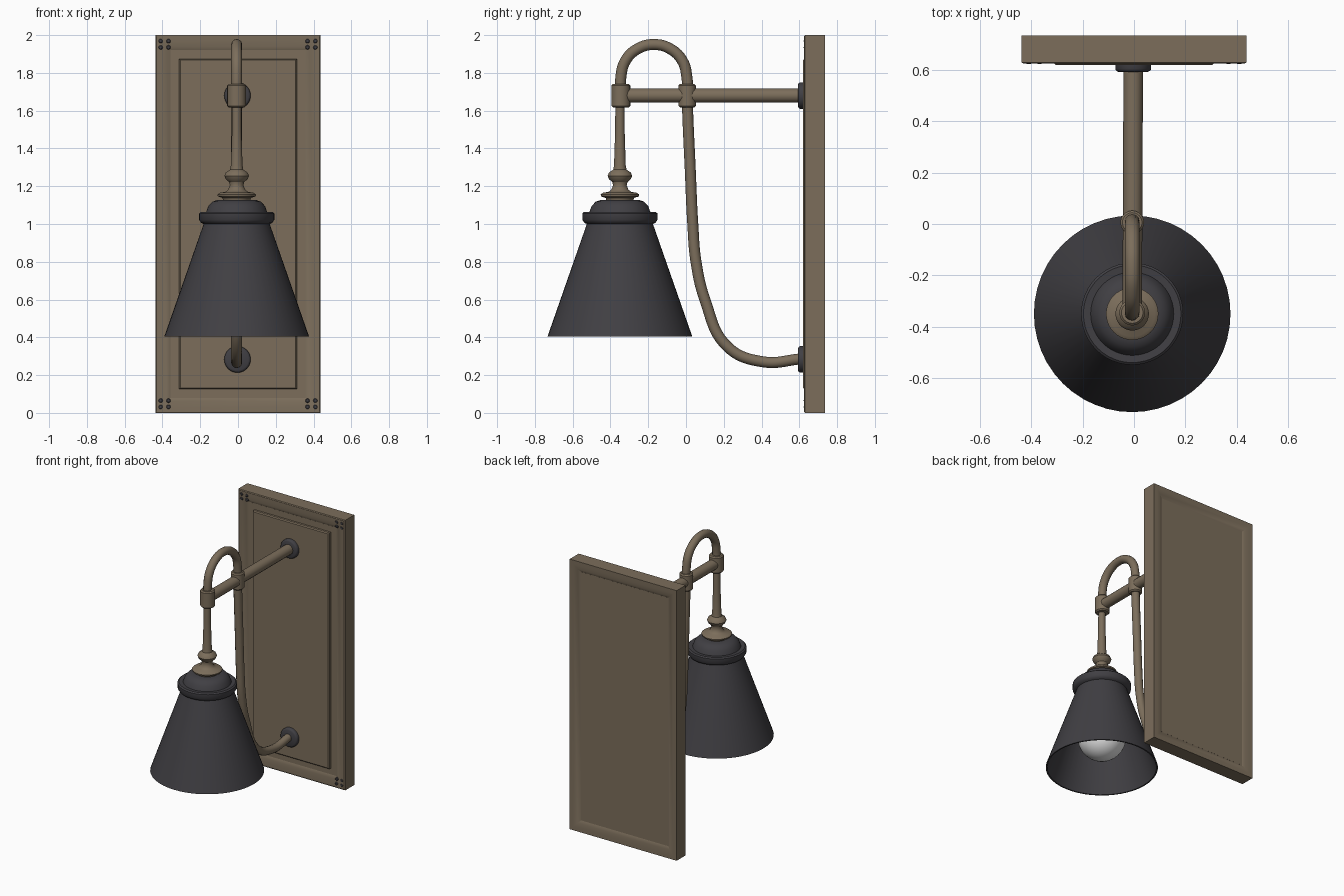
import bpy, bmesh, math
from mathutils import Matrix, Vector

if "Cube" in bpy.data.objects:
    bpy.data.objects.remove(bpy.data.objects["Cube"])


def material(name, rgb):
    m = bpy.data.materials.new(name)
    m.diffuse_color = (*rgb, 1)
    m.use_nodes = True
    m.node_tree.nodes["Principled BSDF"].inputs["Base Color"].default_value = m.diffuse_color
    return m


BRONZE = material("aged_bronze", (0.20, 0.155, 0.105))
DARK = material("charcoal_metal", (0.052, 0.050, 0.057))
WHITE = material("bulb_white", (0.8, 0.8, 0.8))

LX, LY = -0.007, -0.35     # lamp axis
ARM_Z = 1.68               # height of the horizontal arm


def finish(ob, angle=35):
    bpy.ops.object.select_all(action='DESELECT')
    ob.select_set(True)
    bpy.context.view_layer.objects.active = ob
    bpy.ops.object.shade_smooth_by_angle(angle=math.radians(angle))


def from_bmesh(name, bm, mat, angle=35):
    bmesh.ops.remove_doubles(bm, verts=bm.verts, dist=1e-5)
    bmesh.ops.recalc_face_normals(bm, faces=bm.faces)
    me = bpy.data.meshes.new(name)
    bm.to_mesh(me)
    bm.free()
    me.materials.append(mat)
    ob = bpy.data.objects.new(name, me)
    bpy.context.collection.objects.link(ob)
    finish(ob, angle)
    return ob


def skin(bm, rings, closed):
    """Join rings of vertices with quads."""
    n = len(rings[0])
    for i in range(len(rings) if closed else len(rings) - 1):
        a, b = rings[i], rings[(i + 1) % len(rings)]
        for j in range(n):
            k = (j + 1) % n
            bm.faces.new((a[j], a[k], b[k], b[j]))


def lathe(name, profile, mat, at=(0, 0, 0), along_y=False, seg=40, closed=False):
    """Turn a (radius, height) profile about z, or about y."""
    bm = bmesh.new()
    rings = [[bm.verts.new((r * math.cos(2 * math.pi * j / seg),
                            r * math.sin(2 * math.pi * j / seg), h))
              for j in range(seg)] for r, h in profile]
    skin(bm, rings, closed)
    turn = Matrix.Rotation(-math.pi / 2, 4, 'X') if along_y else Matrix()
    bm.transform(Matrix.Translation(Vector(at)) @ turn)
    return from_bmesh(name, bm, mat)


def rect_loft(name, profile, mat, closed):
    """Sweep an (inset, y) profile round the plate rectangle with mitred corners."""
    bm = bmesh.new()
    rings = []
    for d, y in profile:
        x = 0.438 - d
        rings.append([bm.verts.new(p) for p in
                      ((-x, y, d), (x, y, d), (x, y, 2 - d), (-x, y, 2 - d))])
    skin(bm, rings, closed)
    if not closed:
        bm.faces.new(rings[0])
        bm.faces.new(rings[-1])
    return from_bmesh(name, bm, mat, 25)


def tube(name, points, radius, mat):
    cu = bpy.data.curves.new(name, 'CURVE')
    cu.dimensions = '3D'
    cu.bevel_depth = radius
    cu.bevel_resolution = 4
    cu.resolution_u = 10
    cu.use_fill_caps = True
    sp = cu.splines.new('BEZIER')
    sp.bezier_points.add(len(points) - 1)
    for bp, p in zip(sp.bezier_points, points):
        bp.co = p
        bp.handle_left_type = bp.handle_right_type = 'AUTO'
    ob = bpy.data.objects.new(name, cu)
    bpy.context.collection.objects.link(ob)
    bpy.ops.object.select_all(action='DESELECT')
    ob.select_set(True)
    bpy.context.view_layer.objects.active = ob
    bpy.ops.object.convert(target='MESH')
    ob = bpy.context.view_layer.objects.active
    ob.data.materials.clear()
    ob.data.materials.append(mat)
    finish(ob)


# Wall plate: mitred frame, thin back board, raised front panel
rect_loft("plate_frame", [(0, 0.735), (0, 0.63), (0.006, 0.626), (0.03, 0.627),
                          (0.06, 0.633), (0.085, 0.645), (0.085, 0.715),
                          (0.06, 0.727), (0.03, 0.734)], BRONZE, True)
rect_loft("back_board", [(0.08, 0.642), (0.08, 0.718)], BRONZE, False)
rect_loft("raised_panel", [(0.126, 0.65), (0.126, 0.626), (0.133, 0.619)], BRONZE, False)

# Four small studs at each corner of the frame
for sx in (-1, 1):
    for cz in (0.048, 1.952):
        for dx in (-0.021, 0.021):
            for dz in (-0.017, 0.017):
                lathe("corner_stud", [(0, -0.013), (0.008, -0.012), (0.012, -0.008),
                                      (0.012, 0.012), (0, 0.012)], DARK,
                      (sx * 0.389 + dx, 0.636, cz + dz), True, 12)

# Dark wall flanges behind both tubes
for n, z in (("upper", ARM_Z), ("lower", 0.283)):
    lathe(n + "_flange", [(0, 0), (0.058, 0), (0.066, 0.004), (0.07, 0.011),
                          (0.07, 0.035), (0, 0.035)], DARK, (-0.003, 0.593, z), True)

# Horizontal arm
tube("arm", [(LX, LY + 0.01, ARM_Z), (-0.003, 0.61, ARM_Z)], 0.038, BRONZE)

# Bent tube: arch over the arm, then long curve back to the plate
R, CY, CZ = 0.175, -0.17, 1.775
path = [(LX, CY - R, 1.68)]
path += [(LX, CY - R * math.cos(math.radians(a)), CZ + R * math.sin(math.radians(a)))
         for a in range(0, 181, 30)]
path += [(LX, y, z) for y, z in ((0.008, 1.62), (0.022, 1.3), (0.036, 1.0), (0.053, 0.8),
                                 (0.10, 0.6), (0.22, 0.35), (0.41, 0.27), (0.61, 0.286))]
tube("bent_tube", path, 0.029, BRONZE)

# Collars where the tubes cross
for n, y, r in (("front", LY + 0.005, 0.05), ("rear", 0.006, 0.046)):
    lathe(n + "_collar", [(0, -0.062), (r - 0.008, -0.062), (r, -0.054), (r, 0.054),
                          (r - 0.008, 0.062), (0, 0.062)], BRONZE, (LX, y, ARM_Z))

# Turned stem with bead and foot disc
lathe("stem", [(0, 1.66), (0.024, 1.66), (0.025, 1.5), (0.031, 1.31), (0.035, 1.288),
               (0.058, 1.272), (0.065, 1.255), (0.058, 1.238), (0.04, 1.222),
               (0.036, 1.205), (0.045, 1.182), (0.06, 1.17), (0.088, 1.166),
               (0.102, 1.156), (0.1, 1.146), (0.075, 1.138), (0.07, 1.12),
               (0, 1.12)], BRONZE, (LX, LY, 0))

# Hollow shade with domed cap and rolled ring
lathe("shade", [(0, 1.128), (0.10, 1.128), (0.128, 1.118), (0.15, 1.095), (0.162, 1.062),
                (0.19, 1.064), (0.199, 1.056), (0.199, 1.022), (0.188, 1.006), (0.175, 1.0),
                (0.383, 0.405), (0.373, 0.405), (0.163, 1.0), (0.14, 1.07),
                (0, 1.1)], DARK, (LX, LY, 0), seg=48)

# Bulb inside the shade
bulb = [(0, 1.09), (0.055, 1.09), (0.06, 0.92), (0.08, 0.84)]
bulb += [(0.165 * math.cos(math.radians(a)), 0.64 + 0.165 * math.sin(math.radians(a)))
         for a in range(50, -91, -10)]
lathe("bulb", bulb, WHITE, (LX, LY, 0), seg=32)
